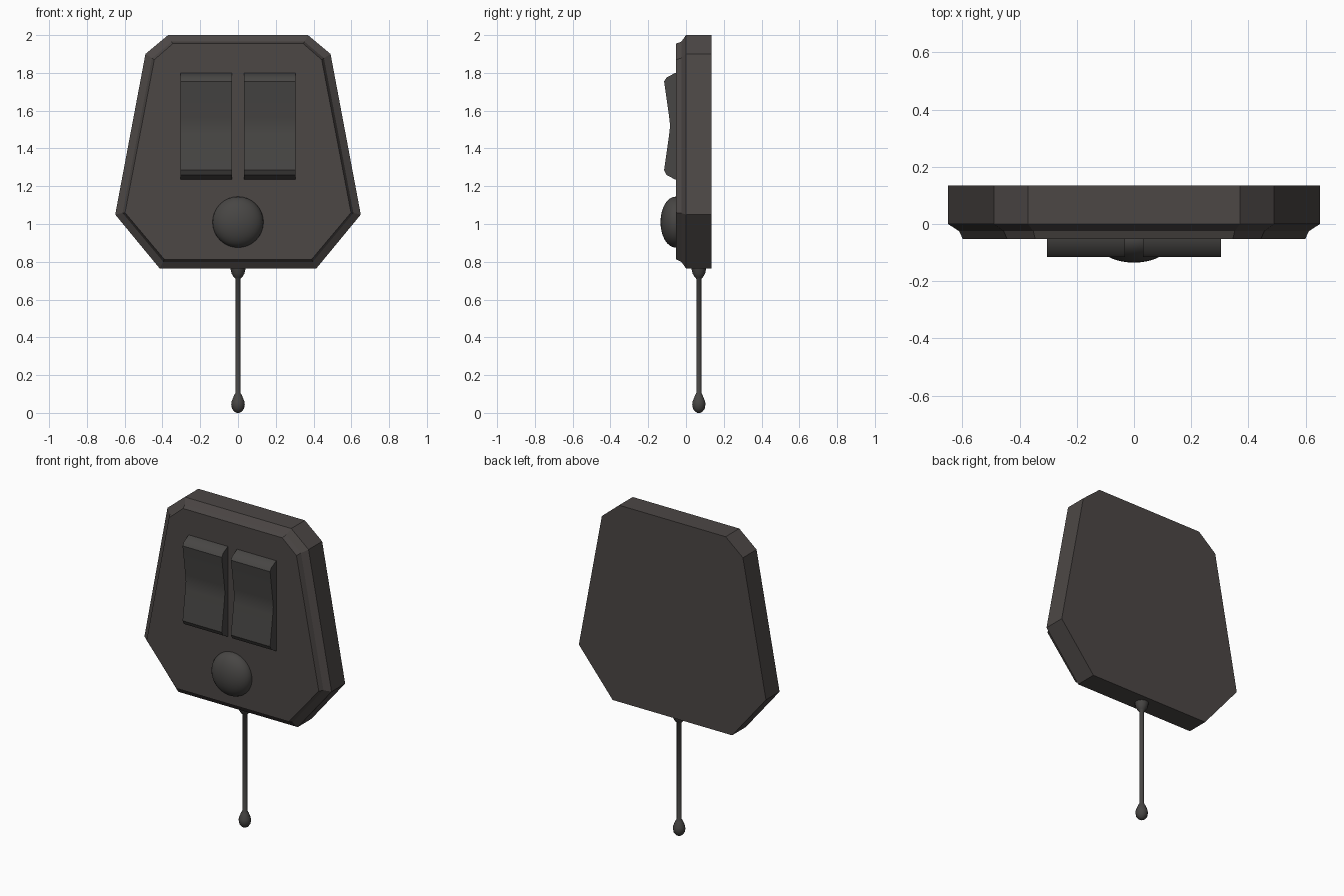
import bpy, bmesh, math

if "Cube" in bpy.data.objects:
    bpy.data.objects.remove(bpy.data.objects["Cube"])


def material(name, rgb):
    m = bpy.data.materials.new(name)
    m.diffuse_color = (*rgb, 1)
    m.use_nodes = True
    m.node_tree.nodes["Principled BSDF"].inputs["Base Color"].default_value = m.diffuse_color
    return m


CASING = material("warm dark grey", (0.072, 0.063, 0.060))
FITTING = material("dark grey", (0.064, 0.061, 0.058))


def finish(name, bm, mat, smooth=None):
    bmesh.ops.recalc_face_normals(bm, faces=bm.faces)
    me = bpy.data.meshes.new(name)
    bm.to_mesh(me)
    bm.free()
    ob = bpy.data.objects.new(name, me)
    bpy.context.collection.objects.link(ob)
    me.materials.append(mat)
    if smooth:
        bpy.ops.object.select_all(action='DESELECT')
        ob.select_set(True)
        bpy.context.view_layer.objects.active = ob
        bpy.ops.object.shade_smooth_by_angle(angle=math.radians(smooth))
    return ob


def loft(name, rings, mat, smooth=None):
    """Skin equal-length rings of points and cap both ends."""
    bm = bmesh.new()
    vs = [[bm.verts.new(p) for p in r] for r in rings]
    n = len(rings[0])
    for a, b in zip(vs, vs[1:]):
        for i in range(n):
            j = (i + 1) % n
            bm.faces.new((a[i], a[j], b[j], b[i]))
    bm.faces.new(vs[0])
    bm.faces.new(vs[-1])
    return finish(name, bm, mat, smooth)


def outline(half, y):
    """Mirror a right-hand (x, z) outline into a full ring at depth y."""
    return [(x, y, z) for x, z in half] + [(-x, y, z) for x, z in reversed(half)]


# Eight-sided casing with a stepped chamfer towards the front plate
outer = [(0.37, 2.0), (0.49, 1.90), (0.65, 1.05), (0.415, 0.765)]
middle = [(0.352, 1.965), (0.455, 1.878), (0.611, 1.058), (0.396, 0.80)]
inner = [(0.345, 1.955), (0.443, 1.87), (0.598, 1.06), (0.39, 0.813)]
loft("casing", [outline(outer, 0.135), outline(outer, 0.0),
                outline(middle, -0.025), outline(inner, -0.053)], CASING)

# Two rocker switches with a dished front
rocker = [(-0.04, 1.80), (-0.057, 1.80), (-0.103, 1.775), (-0.116, 1.755),
          (-0.089, 1.565), (-0.084, 1.52), (-0.089, 1.475),
          (-0.116, 1.285), (-0.103, 1.26), (-0.057, 1.235), (-0.04, 1.235)]
for side, s in (("left", -1), ("right", 1)):
    loft(side + "_rocker_switch",
         [[(s * x, y, z) for y, z in rocker] for x in (0.032, 0.304)],
         FITTING, 30)

# Round domed button
bm = bmesh.new()
bmesh.ops.create_uvsphere(bm, u_segments=32, v_segments=16, radius=1)
for v in bm.verts:
    x, y, z = v.co
    v.co = (x * 0.135, -0.055 + y * 0.08, 1.01 + z * 0.135)
finish("round_button", bm, FITTING, 60)

# Pull cord with its collar and end bead, turned about a vertical axis
profile = [(0.041, 0.768), (0.034, 0.738), (0.022, 0.718), (0.014, 0.71),
           (0.014, 0.105), (0.022, 0.09), (0.034, 0.06), (0.036, 0.045),
           (0.032, 0.022), (0.02, 0.007), (0.008, 0.0)]
N = 14
loft("pull_cord",
     [[(r * math.cos(2 * math.pi * i / N), 0.068 + r * math.sin(2 * math.pi * i / N), z)
       for i in range(N)] for r, z in profile], FITTING, 50)
